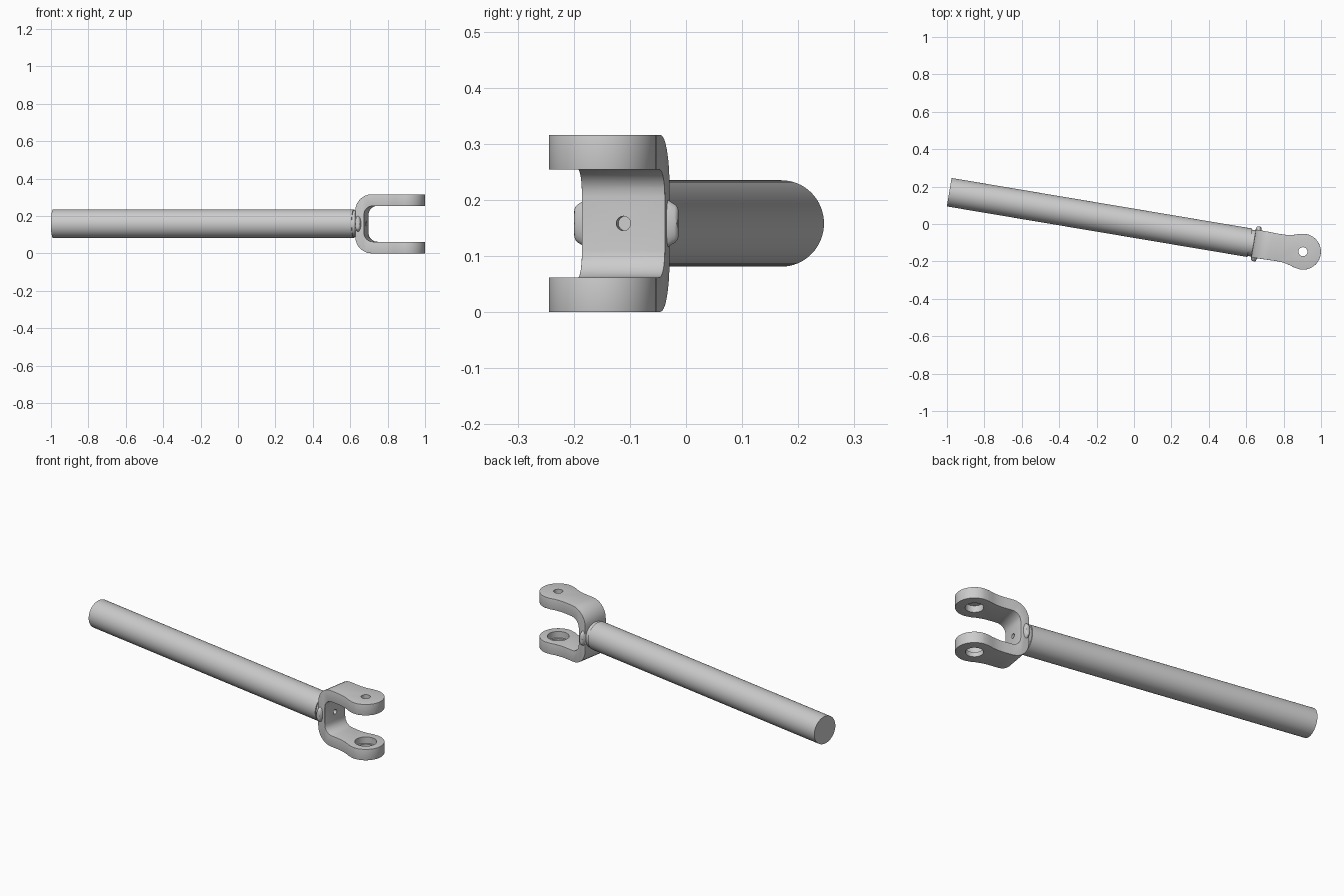
import bpy, bmesh
from math import pi, sin, cos, radians
from mathutils import Matrix, Vector

if "Cube" in bpy.data.objects:
    bpy.data.objects.remove(bpy.data.objects["Cube"])

# Local frame: x runs along the rod from its free end, z = 0 is the rod axis
PLACE = Matrix.Translation((-0.988, 0.17, 0.158)) @ Matrix.Rotation(radians(-9.55), 4, 'Z')
EYE = 1.918


def make(name, bm):
    bmesh.ops.recalc_face_normals(bm, faces=bm.faces)
    me = bpy.data.meshes.new(name)
    bm.to_mesh(me)
    bm.free()
    ob = bpy.data.objects.new(name, me)
    bpy.context.collection.objects.link(ob)
    return ob


def prism(name, pts, offset):
    """Extrude a closed outline symmetrically about its plane by +-offset."""
    off = Vector(offset)
    bm = bmesh.new()
    face = bm.faces.new([bm.verts.new(Vector(p) - off) for p in pts])
    ext = bmesh.ops.extrude_face_region(bm, geom=[face])
    verts = [g for g in ext['geom'] if isinstance(g, bmesh.types.BMVert)]
    bmesh.ops.translate(bm, verts=verts, vec=off * 2)
    return make(name, bm)


def cyl(name, a, b, r1, r2=None, seg=48):
    """Cylinder or cone from point a to point b."""
    a, b = Vector(a), Vector(b)
    d = b - a
    m = Matrix.Translation((a + b) / 2) @ d.to_track_quat('Z', 'Y').to_matrix().to_4x4()
    bm = bmesh.new()
    bmesh.ops.create_cone(bm, cap_ends=True, segments=seg, radius1=r1,
                          radius2=r1 if r2 is None else r2, depth=d.length, matrix=m)
    return make(name, bm)


def apply_mod(ob, kind, **settings):
    m = ob.modifiers.new(kind, kind)
    for k, v in settings.items():
        setattr(m, k, v)
    bpy.context.view_layer.objects.active = ob
    bpy.ops.object.modifier_apply(modifier=m.name)


def boolean(ob, tool, op):
    apply_mod(ob, 'BOOLEAN', object=tool, operation=op, solver='EXACT')
    bpy.data.objects.remove(tool)


def corner(cx, cz, rx, rz, n=8):
    """Quarter ellipse from the back of the bridge round to the arm."""
    return [(cx - rx * cos(t * pi / 2 / n), cz + rz * sin(t * pi / 2 / n)) for t in range(n + 1)]


# Rod with a slightly narrower collar going into the fork
rod = cyl("rod", (0, 0, 0), (1.63, 0, 0), 0.077, seg=64)
collar = cyl("collar", (1.62, 0, 0), (1.67, 0, 0), 0.07, 0.074)

# Fork side profile: a rounded U
END = 2.05
outer = corner(1.74, 0.068, 0.09, 0.09) + [(END, 0.158)]
inner = corner(1.747, 0.048, 0.05, 0.048) + [(END, 0.096)]
half = lambda pts, s: [(x, 0, s * z) for x, z in pts]
u_shape = half(outer, 1) + half(inner, 1)[::-1] + half(inner, -1) + half(outer, -1)[::-1]
fork = prism("fork", u_shape, (0, 0.2, 0))

# Fork plan outline: straight arm that swells into a round eye
R, W = 0.096, 0.073
side = [(1.6, W + 0.003), (1.70, W + 0.002), (1.78, W), (1.815, W + 0.001),
        (1.84, W + 0.005), (1.862, 0.083), (1.885, 0.091)]
arc = [(EYE + R * sin(a * pi / 24), R * cos(a * pi / 24)) for a in range(-1, 26)]
outline = side + arc[1:-1] + [(x, -y) for x, y in reversed(side)]
boolean(fork, prism("plan", [(x, y, 0) for x, y in outline], (0, 0, 0.3)), 'INTERSECT')
apply_mod(fork, 'BEVEL', width=0.013, segments=3, limit_method='ANGLE', angle_limit=radians(45))

# Eye holes with recesses, and the small hole in the bridge
for z0, z1, r in ((0.08, 0.2, 0.024), (0.08, 0.133, 0.046),
                  (-0.08, -0.2, 0.045), (-0.08, -0.132, 0.056)):
    boolean(fork, cyl("hole", (EYE, 0, z0), (EYE, 0, z1), r), 'DIFFERENCE')
boolean(fork, cyl("hole", (1.675, 0, 0), (1.75, 0, 0), 0.013, seg=16), 'DIFFERENCE')

# Cross pin whose heads stick out on both sides of the bridge
parts = [rod, collar, fork]
for s, tag in ((1, "back"), (-1, "front")):
    head = cyl("pin_head_" + tag, (1.665, s * 0.05, 0), (1.665, s * 0.094, 0), 0.058, 0.03, seg=20)
    for v in head.data.vertices:
        v.co.x = 1.665 + (v.co.x - 1.665) * 0.4
    apply_mod(head, 'BEVEL', width=0.006, segments=2, limit_method='ANGLE', angle_limit=radians(45))
    parts.append(head)

# Place everything along the tilted axis and smooth the curved faces
bpy.ops.object.select_all(action='DESELECT')
for ob in parts:
    ob.matrix_world = PLACE
    ob.select_set(True)
bpy.context.view_layer.objects.active = fork
bpy.ops.object.shade_smooth_by_angle(angle=radians(35))
